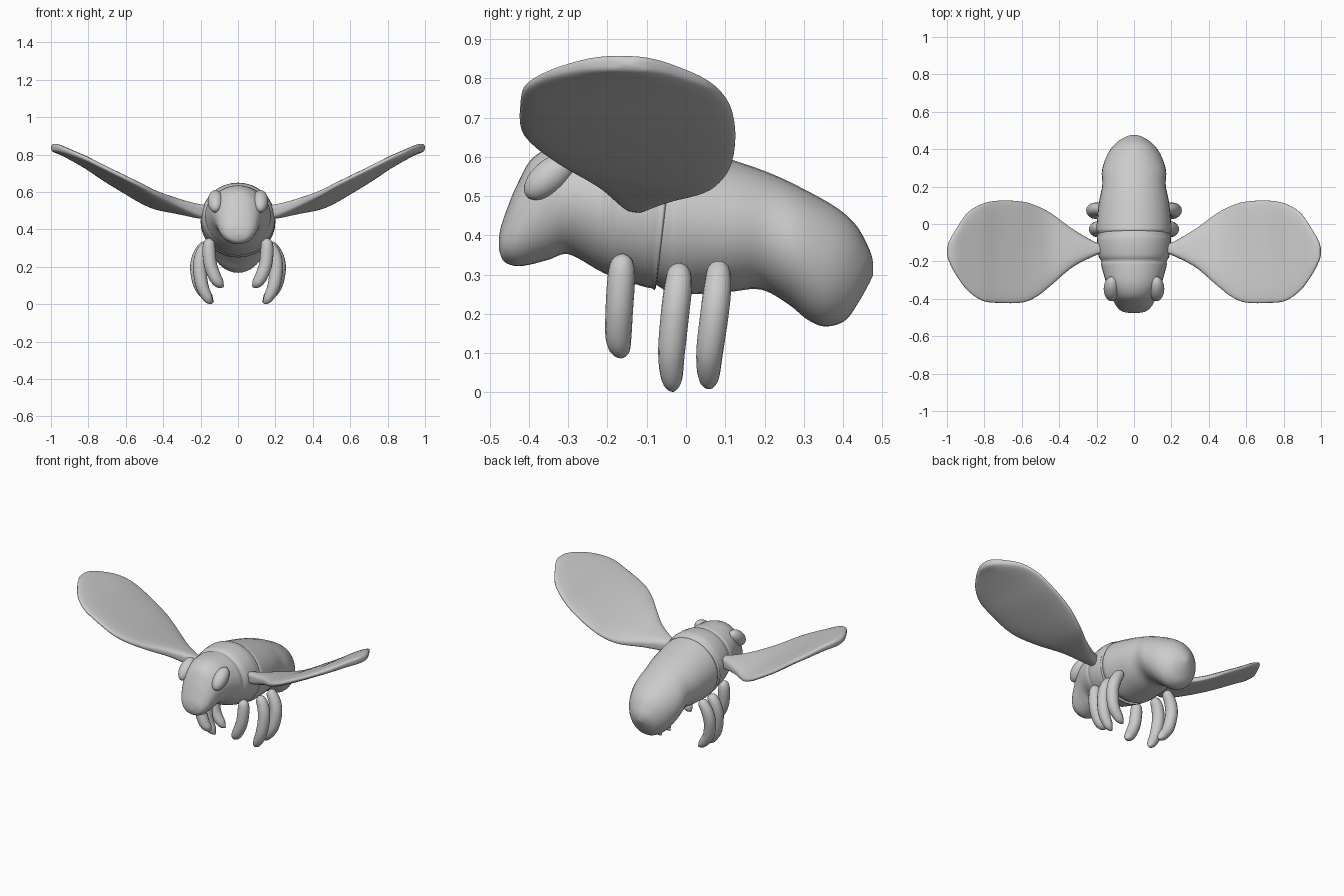
import bpy, bmesh, math
from mathutils import Vector as V

if "Cube" in bpy.data.objects:
    bpy.data.objects.remove(bpy.data.objects["Cube"])


def spline(rows, steps=6):
    """Catmull-Rom resampling of rows of numbers."""
    P = [rows[0]] + list(rows) + [rows[-1]]
    out = []
    for i in range(1, len(P) - 2):
        for k in range(steps):
            t = k / steps
            out.append([0.5 * (2 * b + (c - a) * t + (2 * a - 5 * b + 4 * c - d) * t * t
                               + (3 * b - a - 3 * c + d) * t ** 3)
                        for a, b, c, d in zip(*P[i - 1:i + 3])])
    return out + [list(rows[-1])]


def loft(name, rings, n=32, power=1.0, mirror=False):
    """Skin over rings given as (centre, half axis a, half axis b)."""
    bm = bmesh.new()
    prev = None

    def sup(v):
        return math.copysign(abs(v) ** power, v)
    for i, (c, a, b) in enumerate(rings):
        cur = [bm.verts.new(c + a * sup(math.cos(2 * math.pi * k / n))
                            + b * sup(math.sin(2 * math.pi * k / n))) for k in range(n)]
        if prev:
            for k in range(n):
                j = (k + 1) % n
                bm.faces.new((prev[k], prev[j], cur[j], cur[k]))
        if i in (0, len(rings) - 1):
            bm.faces.new(cur)
        prev = cur
    bmesh.ops.recalc_face_normals(bm, faces=bm.faces)
    me = bpy.data.meshes.new(name)
    bm.to_mesh(me)
    bm.free()
    ob = bpy.data.objects.new(name, me)
    bpy.context.collection.objects.link(ob)
    finish(ob, mirror)


def finish(ob, mirror):
    bpy.ops.object.select_all(action='DESELECT')
    bpy.context.view_layer.objects.active = ob
    ob.select_set(True)
    bpy.ops.object.shade_smooth_by_angle(angle=math.radians(60))
    if mirror:
        ob.modifiers.new("mirror", 'MIRROR').use_mirror_merge = False


def body(name, rows):
    """Rows: top y, top z, bottom y, bottom z, half width."""
    rings = []
    for ty, tz, by, bz, w in spline(rows):
        top, bot = V((0, ty, tz)), V((0, by, bz))
        rings.append(((top + bot) / 2, V((w, 0, 0)), (top - bot) / 2))
    loft(name, rings)


# head and thorax, with a shallow neck groove
body("head_and_thorax", [
    (-.477, .385, -.477, .365, .012), (-.472, .42, -.465, .335, .06),
    (-.455, .47, -.435, .322, .09), (-.43, .53, -.40, .325, .108),
    (-.39, .598, -.35, .338, .126), (-.32, .632, -.30, .352, .15),
    (-.22, .636, -.23, .315, .174), (-.195, .633, -.205, .302, .175),
    (-.165, .645, -.175, .29, .189), (-.10, .65, -.13, .276, .197),
    (-.055, .643, -.09, .266, .197), (-.032, .615, -.075, .276, .182),
    (-.04, .47, -.06, .43, .02)])

# abdomen, bending down at the tail
body("abdomen", [
    (-.11, .60, -.11, .30, .165), (-.04, .628, -.06, .264, .192), (-.01, .628, -.02, .25, .2),
    (.125, .59, .10, .255, .188), (.22, .556, .19, .262, .17),
    (.30, .518, .26, .225, .172), (.38, .473, .31, .185, .154),
    (.43, .43, .355, .168, .128), (.46, .38, .405, .183, .09),
    (.475, .34, .44, .23, .05), (.477, .30, .468, .28, .01)])

# eyes
bpy.ops.mesh.primitive_uv_sphere_add(segments=32, ring_count=16, radius=1)
eye = bpy.context.object
eye.name = "eyes"
eye.scale = (.042, .078, .043)
eye.rotation_euler.x = math.radians(40)
eye.location = (.12, -.347, .55)
bpy.ops.object.transform_apply(location=True, rotation=True, scale=True)
finish(eye, True)

# wings: x, front y, rear y, mid z, half thickness, twist
rings = []
for x, f, r, z, t, tw in spline([
        (.15, -.15, -.11, .50, .03, -.15), (.21, -.17, -.095, .50, .037, -.15),
        (.33, -.232, -.025, .53, .033, -.19), (.44, -.325, .055, .56, .028, -.19),
        (.52, -.388, .097, .595, .026, -.17), (.60, -.42, .12, .637, .025, -.14),
        (.72, -.422, .125, .703, .024, -.11), (.81, -.41, .108, .756, .024, -.08),
        (.89, -.355, .06, .797, .024, -.06), (.95, -.275, -.025, .825, .025, -.05),
        (.985, -.21, -.085, .835, .022, -.04), (.996, -.18, -.115, .836, .014, -.04),
        (1.0, -.16, -.135, .836, .004, -.04)]):
    cy, h = (f + r) / 2, (r - f) / 2
    rings.append((V((x, cy, z + tw * (cy + .15))), V((0, h, tw * h)), V((0, 0, t))))
loft("wings", rings, n=48, power=0.65, mirror=True)


def leg(name, rows):
    """Rows: x, y, z, radius."""
    pts = spline(rows)
    rings = []
    for i, (x, y, z, r) in enumerate(pts):
        p, q = pts[max(i - 1, 0)], pts[min(i + 1, len(pts) - 1)]
        t = (V(q[:3]) - V(p[:3])).normalized()
        side = t.cross(V((0, 1, 0))).normalized()
        rings.append((V((x, y, z)), side.cross(t) * r * 1.06, side * r * 1.06))
    loft(name, rings, n=16, mirror=True)


# legs
leg("front_legs", [(.15, -.163, .352, .006), (.153, -.163, .335, .026), (.155, -.165, .29, .033),
                   (.147, -.17, .21, .033), (.12, -.172, .14, .031), (.095, -.167, .107, .023),
                   (.078, -.165, .092, .004)])
leg("middle_legs", [(.16, -.018, .325, .006), (.17, -.018, .31, .026), (.192, -.02, .27, .033),
                    (.205, -.028, .20, .034), (.192, -.037, .10, .032), (.16, -.036, .03, .024),
                    (.138, -.033, .004, .004)])
leg("rear_legs", [(.165, .083, .328, .006), (.175, .083, .315, .026), (.205, .08, .265, .033),
                  (.22, .072, .195, .034), (.203, .06, .10, .032), (.158, .058, .035, .024),
                  (.132, .062, .012, .004)])
